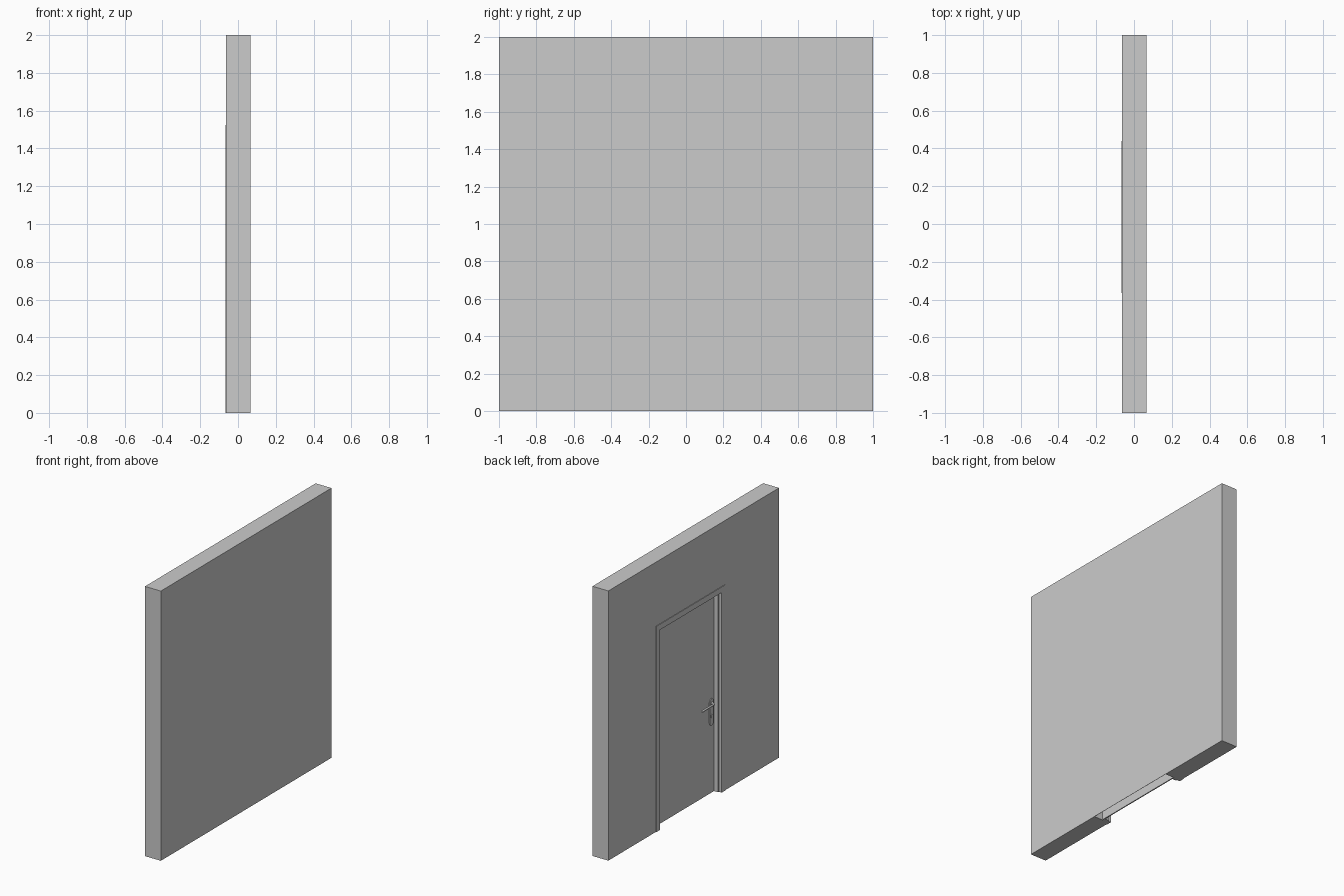
import bpy, bmesh, math

if "Cube" in bpy.data.objects:
    bpy.data.objects.remove(bpy.data.objects["Cube"])

WALL_BACK, WALL_FRONT = -0.063, 0.067
LEAF_X = -0.010


def prism(name, pts, x0, x1):
    """Extrude a (y, z) outline along x."""
    bm = bmesh.new()
    face = bm.faces.new([bm.verts.new((x0, y, z)) for y, z in pts])
    ext = bmesh.ops.extrude_face_region(bm, geom=[face])
    verts = [v for v in ext["geom"] if isinstance(v, bmesh.types.BMVert)]
    bmesh.ops.translate(bm, verts=verts, vec=(x1 - x0, 0, 0))
    bmesh.ops.recalc_face_normals(bm, faces=bm.faces)
    mesh = bpy.data.meshes.new(name)
    bm.to_mesh(mesh)
    bm.free()
    obj = bpy.data.objects.new(name, mesh)
    bpy.context.collection.objects.link(obj)
    return obj


def rect(y0, y1, z0, z1):
    return [(y0, z0), (y1, z0), (y1, z1), (y0, z1)]


def portal(y0, y1, top, w):
    """Upside-down U outline with legs of width w."""
    return [(y0, 0), (y0, top), (y1, top), (y1, 0),
            (y1 - w, 0), (y1 - w, top - w), (y0 + w, top - w), (y0 + w, 0)]


def capsule(yc, z0, z1, r, n=10):
    """Upright plate outline with round ends."""
    pts = []
    for zc, start in ((z1 - r, 0), (z0 + r, math.pi)):
        for i in range(n + 1):
            a = start + math.pi * i / n
            pts.append((yc + r * math.cos(a), zc + r * math.sin(a)))
    return pts


def rod(name, path, radius):
    """Round bar following a path."""
    cu = bpy.data.curves.new(name, "CURVE")
    cu.dimensions = "3D"
    cu.bevel_depth = radius
    cu.bevel_resolution = 2
    cu.use_fill_caps = True
    sp = cu.splines.new("POLY")
    sp.points.add(len(path) - 1)
    for p, co in zip(sp.points, path):
        p.co = (*co, 1)
    obj = bpy.data.objects.new(name, cu)
    bpy.context.collection.objects.link(obj)
    return obj


# Wall with a deep door pocket that leaves the +x face closed
wall = prism("wall", rect(-1, 1, 0, 2), WALL_BACK, WALL_FRONT)
cutter = prism("doorway_cutter", rect(-0.335, 0.41, -0.1, 1.495), -0.2, WALL_FRONT - 0.002)
cutter.hide_render = True
cutter.hide_viewport = True
cut = wall.modifiers.new("doorway", "BOOLEAN")
cut.operation = "DIFFERENCE"
cut.solver = "EXACT"
cut.object = cutter

# Door frame: flat casing, lining and the stop behind it
prism("door_casing", portal(-0.365, 0.44, 1.525, 0.042), -0.067, WALL_BACK)
prism("door_lining", portal(-0.335, 0.41, 1.495, 0.012), WALL_BACK, -0.043)
prism("door_stop", portal(-0.335, 0.41, 1.495, 0.021), -0.043, LEAF_X)

# Door leaf
prism("door_leaf", rect(-0.33, 0.405, 0, 1.49), LEAF_X, LEAF_X + 0.008)

# Handle: back plate, lever and keyhole cover
prism("handle_plate", capsule(-0.28, 0.5, 0.70, 0.022), LEAF_X - 0.006, LEAF_X)
rod("handle_lever", [(LEAF_X, -0.28, 0.667), (-0.034, -0.28, 0.667),
                     (-0.040, -0.272, 0.667), (-0.040, -0.13, 0.667)], 0.008)
prism("keyhole_cover", capsule(-0.28, 0.555, 0.585, 0.008), LEAF_X - 0.009, LEAF_X - 0.006)
